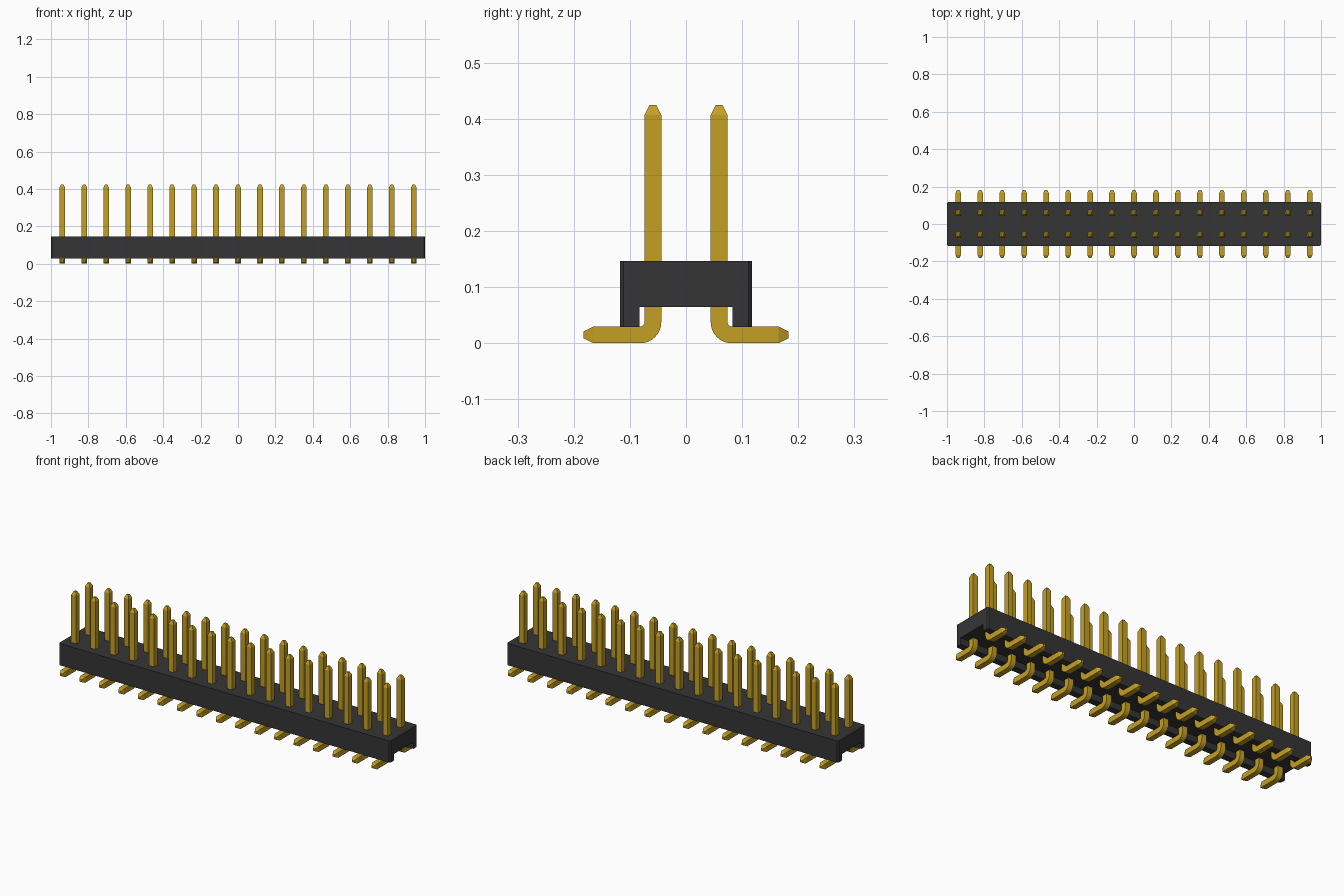
import bpy
import bmesh
from math import sin, cos, pi, radians
from mathutils import Vector

if "Cube" in bpy.data.objects:
    bpy.data.objects.remove(bpy.data.objects["Cube"])

COUNT, PITCH = 17, 0.1175
ROW_Y, HALF = 0.059, 0.0149
TIP_HALF, TIP_LEN = 0.006, 0.018
TOP_Z, FOOT_Y = 0.425, 0.183
BEND_R = 0.0225


def material(name, color):
    mat = bpy.data.materials.new(name)
    mat.use_nodes = True
    mat.diffuse_color = color
    mat.node_tree.nodes["Principled BSDF"].inputs["Base Color"].default_value = color
    return mat


def make_object(name, bm, mat):
    bmesh.ops.recalc_face_normals(bm, faces=bm.faces[:])
    mesh = bpy.data.meshes.new(name)
    bm.to_mesh(mesh)
    bm.free()
    mesh.materials.append(mat)
    obj = bpy.data.objects.new(name, mesh)
    bpy.context.collection.objects.link(obj)
    return obj


black = material("black plastic", (0.036, 0.036, 0.036, 1))
gold = material("gold metal", (0.55, 0.35, 0.018, 1))

# Housing: channel-shaped profile extruded along x, with chamfered vertical corners
outer, inner, low, roof, top = 0.1175, 0.0825, 0.029, 0.065, 0.147
profile = [(-outer, low), (-inner, low), (-inner, roof), (inner, roof),
           (inner, low), (outer, low), (outer, top), (-outer, top)]
bm = bmesh.new()
face = bm.faces.new([bm.verts.new((-1, y, z)) for y, z in profile])
ext = bmesh.ops.extrude_face_region(bm, geom=[face])
bmesh.ops.translate(bm, vec=(2, 0, 0),
                    verts=[g for g in ext["geom"] if isinstance(g, bmesh.types.BMVert)])
corners = [e for e in bm.edges
           if all(abs(abs(v.co.y) - outer) < 1e-4 for v in e.verts)
           and abs(e.verts[0].co.z - e.verts[1].co.z) > 0.05]
bmesh.ops.bevel(bm, geom=corners, offset=0.006, segments=1, affect='EDGES')
make_object("housing", bm, black)

# Pin: square section swept down the post, round the bend and out along the foot
bend_y, bend_z = ROW_Y + BEND_R, HALF + BEND_R
stations = [(ROW_Y, TOP_Z, 0, TIP_HALF), (ROW_Y, TOP_Z - TIP_LEN, 0, HALF)]
for i in range(9):
    a = i / 8 * pi / 2
    stations.append((bend_y - BEND_R * cos(a), bend_z - BEND_R * sin(a), a, HALF))
stations += [(FOOT_Y - TIP_LEN, HALF, pi / 2, HALF), (FOOT_Y, HALF, pi / 2, TIP_HALF)]

bm = bmesh.new()
rings = []
for y, z, a, h in stations:
    centre, side = Vector((0, y, z)), Vector((0, cos(a), sin(a)))
    rings.append([bm.verts.new(centre + Vector((sx * h, 0, 0)) + side * sy * h)
                  for sx, sy in ((-1, -1), (1, -1), (1, 1), (-1, 1))])
for r, s in zip(rings, rings[1:]):
    for k in range(4):
        n = (k + 1) % 4
        bm.faces.new((r[k], r[n], s[n], s[k]))
bm.faces.new(rings[0])
bm.faces.new(rings[-1])
pins = make_object("pins", bm, gold)

bpy.ops.object.select_all(action='DESELECT')
pins.select_set(True)
bpy.context.view_layer.objects.active = pins
bpy.ops.object.shade_smooth_by_angle(angle=radians(20))

# Two mirrored rows of pins repeated along the housing
pins.location.x = -PITCH * (COUNT - 1) / 2
mirror = pins.modifiers.new("rows", 'MIRROR')
mirror.use_axis = (False, True, False)
mirror.use_clip = False
array = pins.modifiers.new("columns", 'ARRAY')
array.count = COUNT
array.use_relative_offset = False
array.use_constant_offset = True
array.constant_offset_displace = (PITCH, 0, 0)
